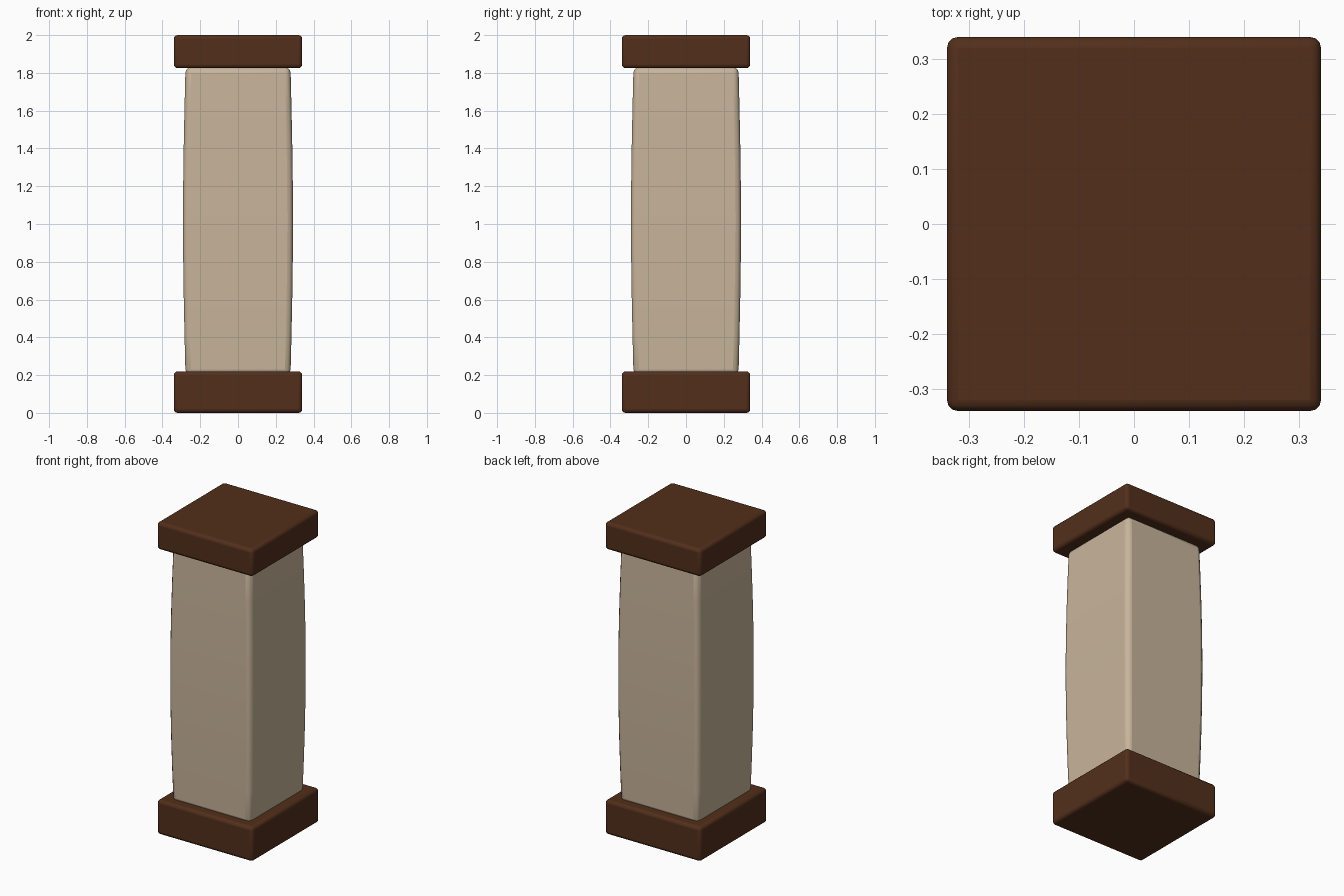
import bpy, bmesh, math

if "Cube" in bpy.data.objects:
    bpy.data.objects.remove(bpy.data.objects["Cube"])


def material(name, color):
    m = bpy.data.materials.new(name)
    m.diffuse_color = color
    m.use_nodes = True
    m.node_tree.nodes["Principled BSDF"].inputs["Base Color"].default_value = m.diffuse_color
    return m


def square_block(name, levels, bevel, mat):
    """Stack square rings given as (z, half width), cap the ends, round the edges."""
    bm = bmesh.new()
    rings = [[bm.verts.new((sx * h, sy * h, z))
              for sx, sy in ((-1, -1), (1, -1), (1, 1), (-1, 1))]
             for z, h in levels]
    for a, b in zip(rings, rings[1:]):
        for i in range(4):
            j = (i + 1) % 4
            bm.faces.new((a[i], a[j], b[j], b[i]))
    bm.faces.new(rings[0][::-1])
    bm.faces.new(rings[-1])
    mesh = bpy.data.meshes.new(name)
    bm.to_mesh(mesh)
    bm.free()
    mesh.materials.append(mat)
    ob = bpy.data.objects.new(name, mesh)
    bpy.context.collection.objects.link(ob)
    mod = ob.modifiers.new("rounded_edges", 'BEVEL')
    mod.width = bevel
    mod.segments = 3
    mod.limit_method = 'ANGLE'
    mod.angle_limit = math.radians(40)
    bpy.ops.object.select_all(action='DESELECT')
    ob.select_set(True)
    bpy.context.view_layer.objects.active = ob
    bpy.ops.object.shade_smooth_by_angle(angle=math.radians(40))
    return ob


wood = material("dark_wood", (0.085, 0.028, 0.011, 1))
cream = material("cream", (0.58, 0.46, 0.33, 1))

# Plinth and capital
square_block("base", [(0, 0.34), (0.22, 0.34)], 0.02, wood)
square_block("capital", [(1.825, 0.34), (2.0, 0.34)], 0.02, wood)

# Shaft, swelling slightly towards the middle
z0, z1, n = 0.2, 1.83, 8
shaft = [(z0 + (z1 - z0) * i / n, 0.278 + 0.013 * math.sin(math.pi * i / n))
         for i in range(n + 1)]
square_block("shaft", shaft, 0.03, cream)
